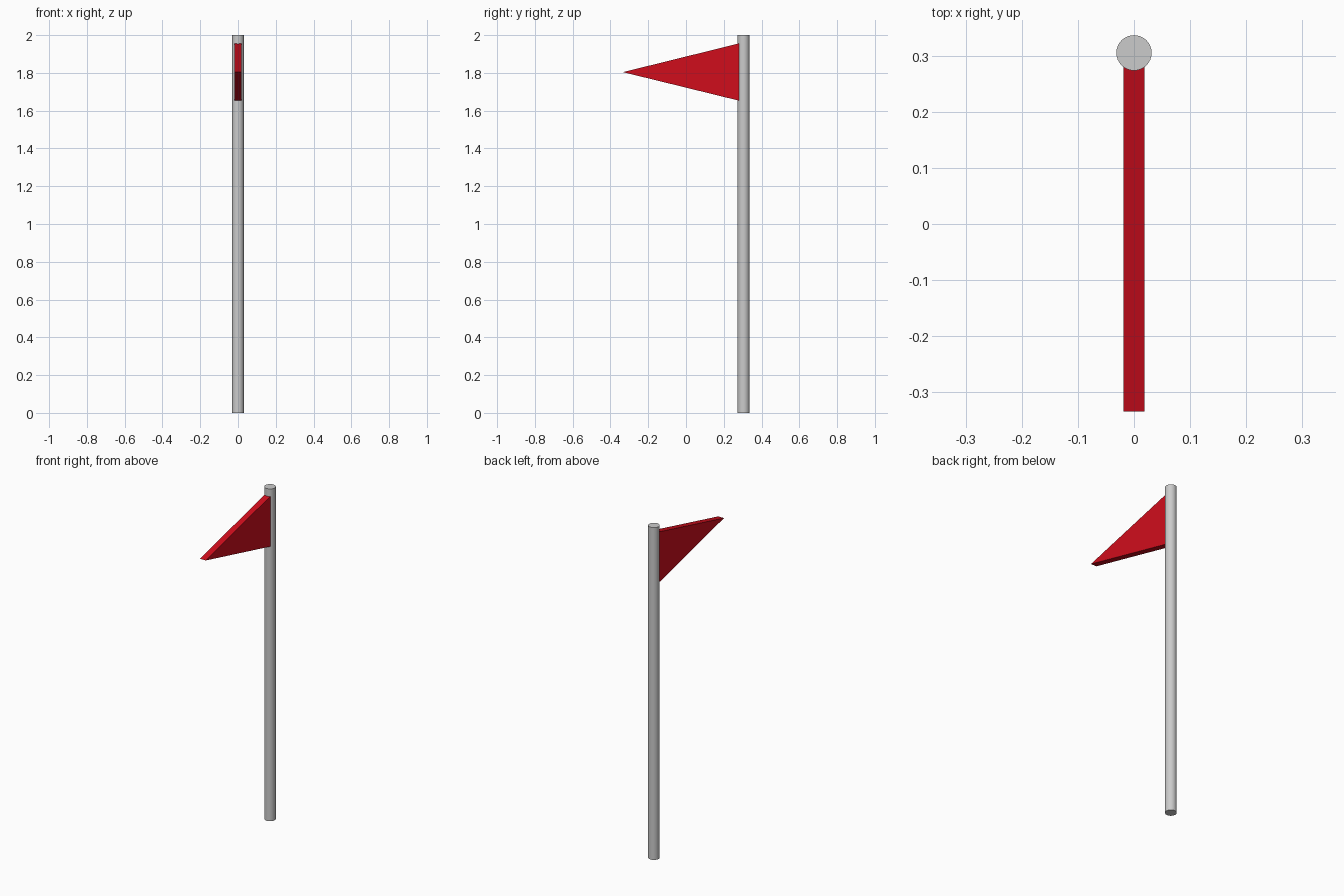
import bpy, bmesh
from math import radians

if "Cube" in bpy.data.objects:
    bpy.data.objects.remove(bpy.data.objects["Cube"])

POLE_Y = 0.305

# Round pole
bpy.ops.mesh.primitive_cylinder_add(vertices=32, radius=0.0315, depth=2.0,
                                    location=(0, POLE_Y, 1.0))
pole = bpy.context.object
pole.name = "pole"
bpy.ops.object.shade_smooth_by_angle(angle=radians(30))

# Triangular pennant: side profile (y, z) extruded across x
profile = [(0.285, 1.957), (0.285, 1.652), (-0.334, 1.804)]
half = 0.019
bm = bmesh.new()
face = bm.faces.new([bm.verts.new((-half, y, z)) for y, z in profile])
ext = bmesh.ops.extrude_face_region(bm, geom=[face])
moved = [v for v in ext["geom"] if isinstance(v, bmesh.types.BMVert)]
bmesh.ops.translate(bm, verts=moved, vec=(2 * half, 0, 0))
bmesh.ops.recalc_face_normals(bm, faces=bm.faces)
mesh = bpy.data.meshes.new("pennant")
bm.to_mesh(mesh)
bm.free()
pennant = bpy.data.objects.new("pennant", mesh)
bpy.context.collection.objects.link(pennant)

# Red cloth
red = bpy.data.materials.new("red")
red.diffuse_color = (0.63, 0.004, 0.012, 1)
red.use_nodes = True
red.node_tree.nodes["Principled BSDF"].inputs["Base Color"].default_value = red.diffuse_color
mesh.materials.append(red)
